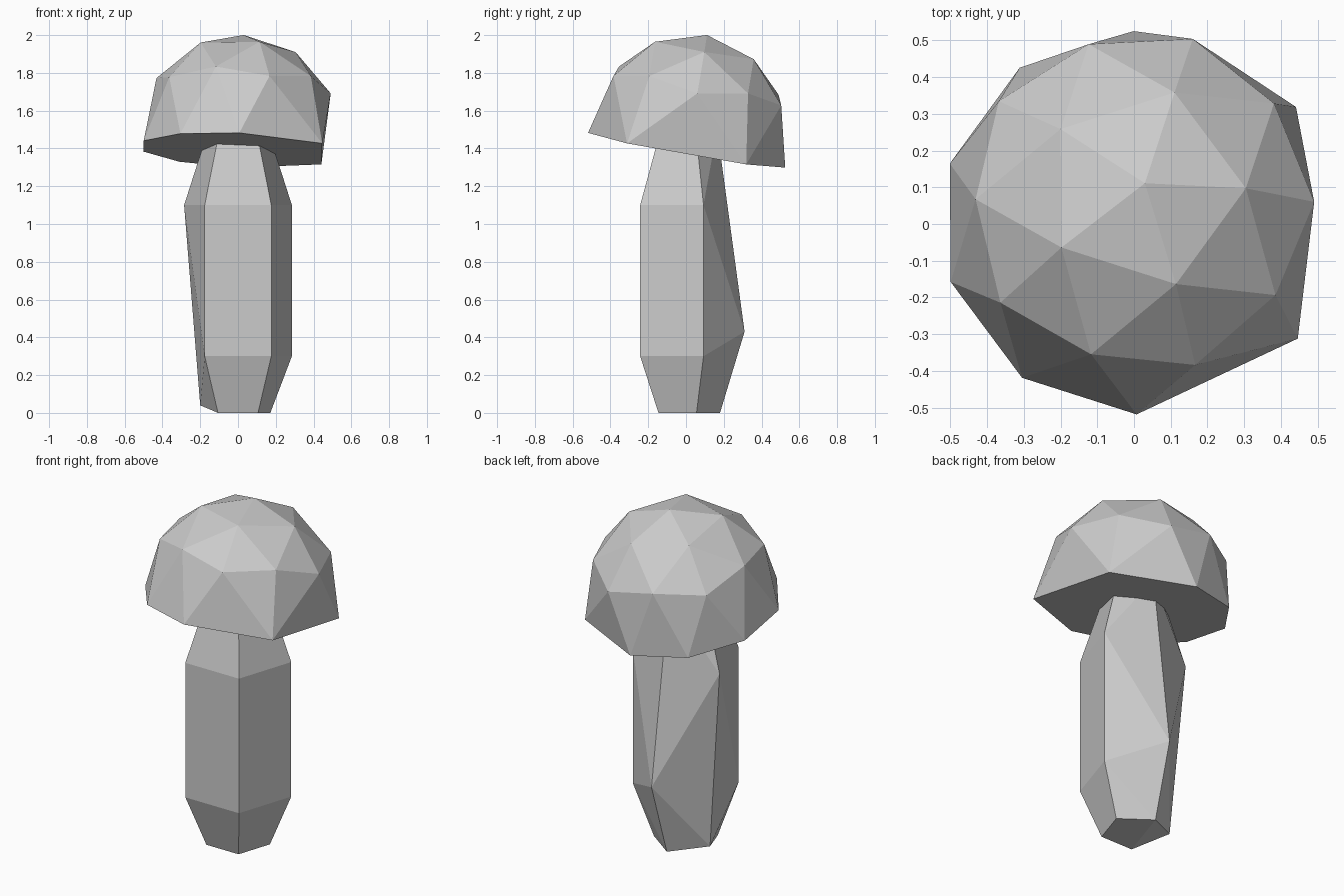
import bpy
import bmesh
from math import cos, sin, radians
from mathutils import Matrix, Vector

cube = bpy.data.objects.get("Cube")
if cube:
    bpy.data.objects.remove(cube, do_unlink=True)

# One plain grey for the whole mushroom
GREY = (0.6, 0.6, 0.6, 1)
grey = bpy.data.materials.new("stone grey")
grey.use_nodes = True
grey.diffuse_color = GREY
grey.node_tree.nodes["Principled BSDF"].inputs["Base Color"].default_value = GREY


def add_object(name, bm):
    bmesh.ops.recalc_face_normals(bm, faces=bm.faces)
    mesh = bpy.data.meshes.new(name)
    bm.to_mesh(mesh)
    bm.free()
    mesh.materials.append(grey)
    obj = bpy.data.objects.new(name, mesh)
    bpy.context.collection.objects.link(obj)
    return obj


def polar(radius, degrees, z):
    angle = radians(degrees)
    return Vector((radius * cos(angle), radius * sin(angle), z))


# Cap: upper half of a low-poly sphere with a lowered rim and closed underside
RADIUS, DROP = 0.53, 0.09
bm = bmesh.new()
bmesh.ops.create_icosphere(bm, subdivisions=2, radius=RADIUS)
lower = [v for v in bm.verts if v.co.z < -0.01]
bmesh.ops.delete(bm, geom=lower, context='VERTS')
rim = [v for v in bm.verts if abs(v.co.z) < 0.01]
for v in rim:
    v.co.z = -DROP

# Two rim edges on the left side collapse into single wider corners
for corner in (36, -36):
    target = polar(0.545, corner, -DROP)
    pair = sorted((v for v in bm.verts if v.co.z < 0),
                  key=lambda v: (v.co - target).length)[:2]
    bmesh.ops.pointmerge(bm, verts=pair, merge_co=target)
bmesh.ops.holes_fill(bm, edges=[e for e in bm.edges if e.is_boundary], sides=0)

# Tip the cap towards the back
tilt = Matrix.Rotation(radians(2.5), 4, 'Y') @ Matrix.Rotation(radians(-10), 4, 'X')
bm.transform(Matrix.Translation((0.007, 0.019, 1.479)) @ tilt)
add_object("mushroom_cap", bm)

# Stem: tapered five-sided column, chipped at the back and right
BACK, RIGHT = 1, 2
rings = [(0.18, 0, {RIGHT}), (0.30, 0.3, {BACK, RIGHT}),
         (0.30, 1.1, {BACK}), (0.165, 1.5, set())]
bm = bmesh.new()
for radius, z, chipped in rings:
    for side in range(5):
        if side not in chipped:
            bm.verts.new(polar(radius, 18 + 72 * side, z))
bm.verts.new((0.01, 0.31, 0.43))
bm.verts.new((-0.20, 0.06, 0.04))
bmesh.ops.convex_hull(bm, input=bm.verts)
bmesh.ops.dissolve_limit(bm, angle_limit=radians(1), verts=bm.verts, edges=bm.edges)
add_object("mushroom_stem", bm)
